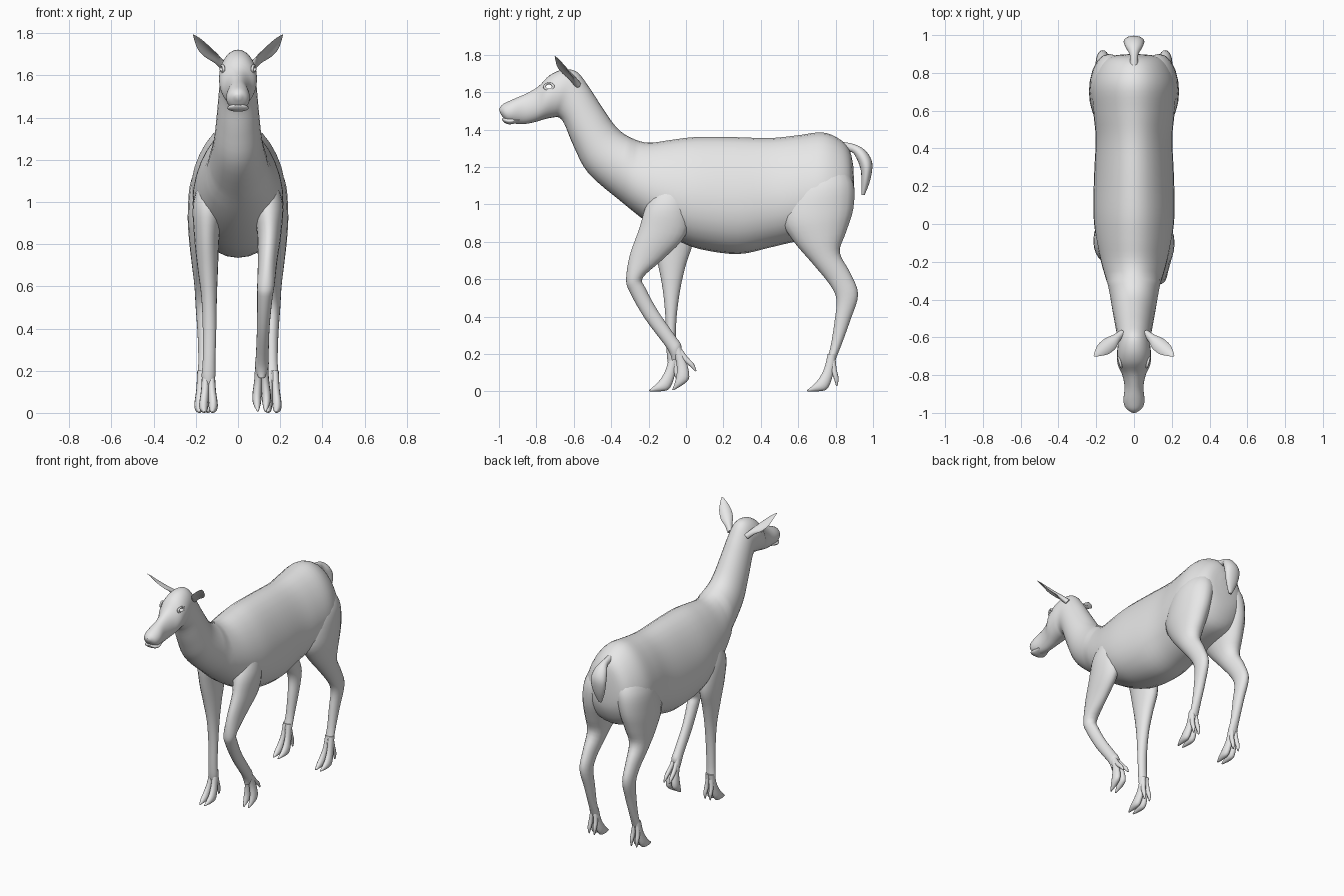
import bpy, bmesh, math
from mathutils import Vector, Matrix

GREY = bpy.data.materials.new("soft_grey")
GREY.diffuse_color = (0.8, 0.8, 0.8, 1)


def finish(obj):
    obj.data.materials.append(GREY)
    bpy.ops.object.select_all(action='DESELECT')
    obj.select_set(True)
    bpy.context.view_layer.objects.active = obj
    bpy.ops.object.shade_smooth_by_angle(angle=math.radians(50))
    return obj


def spline(a, b, c, d, t):
    return 0.5 * (2*b + (c-a)*t + (2*a-5*b+4*c-d)*t*t + (3*b-a-3*c+d)*t**3)


def loft(name, rings, side=1, egg=0.0, sub=4, seg=20, egg_rings=99, move=None):
    """Skin oval rings: (front y, front z, back y, back z, centre x, half width)."""
    rows, n = [], len(rings)
    for i in range(n - 1):
        ctrl = [rings[max(0, min(n-1, j))] for j in (i-1, i, i+1, i+2)]
        for s in range(sub):
            row = [spline(*v, s / sub) for v in zip(*ctrl)]
            rows.append((row, egg if i < egg_rings else 0.04))
    rows.append((list(rings[-1]), 0))
    bm, loops = bmesh.new(), []
    for (y1, z1, y2, z2, cx, hw), k in rows:
        loop = []
        for j in range(seg):
            c, s = math.cos(2*math.pi*j/seg), math.sin(2*math.pi*j/seg)
            p = Vector((side*(cx + hw*s*(1 - k*c)),
                        (y1+y2)/2 + c*(y1-y2)/2, (z1+z2)/2 + c*(z1-z2)/2))
            loop.append(bm.verts.new(move(p) if move else p))
        loops.append(loop)
    for a, b in zip(loops, loops[1:]):
        for j in range(seg):
            bm.faces.new((a[j], a[(j+1) % seg], b[(j+1) % seg], b[j]))
    bm.faces.new(loops[0])
    bm.faces.new(loops[-1])
    bmesh.ops.recalc_face_normals(bm, faces=bm.faces)
    mesh = bpy.data.meshes.new(name)
    bm.to_mesh(mesh)
    bm.free()
    obj = bpy.data.objects.new(name, mesh)
    bpy.context.collection.objects.link(obj)
    return finish(obj)


# Torso, neck and head in one skin, from rump to nose
body = loft("body", [
    (.895, 1.20, .900, 1.08, 0, .03), (.875, 1.29, .890, .97, 0, .13),
    (.82, 1.35, .83, .86, 0, .19), (.73, 1.385, .72, .82, 0, .22),
    (.60, 1.37, .58, .80, 0, .212), (.45, 1.355, .45, .77, 0, .20),
    (.25, 1.36, .28, .735, 0, .208), (.05, 1.36, .08, .76, 0, .212),
    (-.08, 1.345, -.05, .81, 0, .20), (-.20, 1.33, -.20, .90, 0, .172),
    (-.29, 1.355, -.34, 1.01, 0, .14), (-.37, 1.41, -.52, 1.165, 0, .115),
    (-.455, 1.53, -.60, 1.31, 0, .10), (-.52, 1.63, -.65, 1.43, 0, .09),
    (-.585, 1.71, -.68, 1.465, 0, .085), (-.66, 1.72, -.71, 1.465, 0, .09),
    (-.73, 1.69, -.76, 1.455, 0, .086), (-.79, 1.63, -.81, 1.44, 0, .062),
    (-.86, 1.59, -.87, 1.43, 0, .05), (-.93, 1.56, -.935, 1.435, 0, .056),
    (-.98, 1.535, -.965, 1.45, 0, .045), (-1.0, 1.51, -.992, 1.485, 0, .015),
], egg=.18, seg=28, egg_rings=10)

# Eye openings through the head, with eyelid rims
bpy.ops.mesh.primitive_cylinder_add(vertices=16, radius=1, depth=.4,
                                    location=(0, -.733, 1.63),
                                    rotation=(0, math.pi/2, 0))
cutter = bpy.context.object
cutter.name = "eye_cutter"
cutter.scale = (.011, .016, 1)
cut = body.modifiers.new("eye_cut", 'BOOLEAN')
cut.operation, cut.object, cut.solver = 'DIFFERENCE', cutter, 'EXACT'
bpy.ops.object.select_all(action='DESELECT')
bpy.context.view_layer.objects.active = body
body.select_set(True)
bpy.ops.object.modifier_apply(modifier=cut.name)
bpy.data.objects.remove(cutter)
for side, tag in ((1, "right"), (-1, "left")):
    bpy.ops.mesh.primitive_torus_add(
        location=(side*.074, -.733, 1.63), rotation=(0, math.pi/2, -side*.25),
        major_radius=.021, minor_radius=.007, major_segments=20, minor_segments=8)
    rim = bpy.context.object
    rim.name = "eyelid_" + tag
    rim.scale = (.8, 1.15, 1)
    finish(rim)

# Lower lip
loft("lower_lip", [
    (-.89, 1.462, -.89, 1.440, 0, .040), (-.94, 1.464, -.94, 1.428, 0, .052),
    (-.972, 1.464, -.968, 1.436, 0, .040), (-.984, 1.460, -.982, 1.450, 0, .015)])

# Tail
loft("tail", [
    (.80, 1.34, .82, 1.28, 0, .025), (.90, 1.322, .885, 1.28, 0, .022),
    (.962, 1.285, .915, 1.24, 0, .045), (.996, 1.22, .935, 1.18, 0, .055),
    (.985, 1.13, .937, 1.12, 0, .042), (.955, 1.05, .938, 1.05, 0, .012)])

# Ears: flat leaves, cupped towards the front, then aimed outwards
for side, tag in ((1, "right"), (-1, "left")):
    up = Vector((side*.145, -.12, .15)).normalized()
    face = Vector((side*.45, -.75, -1.0))
    face = (face - up*face.dot(up)).normalized()
    across = face.cross(up)
    frame = Matrix((across, face, up)).transposed()
    base = Vector((side*.070, -.585, 1.64))

    def cup(p, frame=frame, base=base):
        return base + frame @ Vector((p.x, p.y + 9*p.x*p.x - .006, p.z))

    loft("ear_" + tag, [
        (.018, -.01, -.018, -.01, 0, .018), (.014, .04, -.016, .04, 0, .024),
        (.005, .09, -.010, .09, 0, .039), (.003, .15, -.006, .15, 0, .038),
        (.002, .205, -.004, .205, 0, .020), (.001, .238, -.001, .238, 0, .003),
    ], move=cup)


def foot(name, x, y, z, side, turn=0):
    """Two toes and two dewclaws hanging from the fetlock."""
    spin = Matrix.Rotation(turn, 3, 'X')
    pos = Vector((side*x, y, z))

    def place(p):
        return pos + spin @ p
    for s, tag in ((1, "outer"), (-1, "inner")):
        loft(f"{name}_{tag}_toe", [
            (-.022, .01, .022, .01, s*.012, .018),
            (-.042, -.07, .008, -.09, s*.016, .019),
            (-.072, -.125, -.020, -.170, s*.022, .022),
            (-.105, -.160, -.060, -.188, s*.022, .018),
            (-.134, -.184, -.128, -.190, s*.018, .004),
        ], side, seg=12, sub=3, move=place)
        loft(f"{name}_{tag}_dewclaw", [
            (-.012, -.02, .020, -.02, s*.012, .014),
            (-.006, -.075, .026, -.075, s*.018, .014),
            (.012, -.125, .036, -.12, s*.020, .012),
            (.022, -.160, .030, -.160, s*.020, .004),
        ], side, seg=10, sub=3, move=place)


# Hind legs
for side, tag in ((1, "right"), (-1, "left")):
    loft("hind_leg_" + tag, [
        (.66, 1.24, .82, 1.24, .10, .04), (.56, 1.10, .893, 1.12, .12, .10),
        (.51, .93, .895, .98, .14, .098), (.57, .81, .855, .85, .153, .080),
        (.68, .68, .822, .745, .162, .058), (.77, .57, .875, .64, .165, .042),
        (.805, .49, .92, .52, .165, .036), (.795, .38, .878, .38, .16, .032),
        (.775, .25, .835, .26, .16, .028), (.755, .17, .80, .17, .16, .030),
        (.755, .13, .785, .12, .16, .018)], side)
    foot("hind_foot_" + tag, .163, .78, .19, side)

# Standing front leg
loft("front_leg_left", [
    (-.12, 1.15, 0, 1.15, .12, .04), (-.20, 1.0, .02, 1.0, .14, .072),
    (-.19, .85, .04, .82, .148, .060), (-.15, .68, 0, .68, .143, .048),
    (-.125, .55, -.03, .55, .137, .037), (-.11, .40, -.05, .40, .135, .032),
    (-.105, .25, -.055, .25, .137, .030), (-.10, .17, -.05, .17, .14, .032),
    (-.09, .12, -.055, .12, .14, .018)], -1)
foot("front_foot_left", .14, -.065, .19, -1)

# Lifted front leg
loft("front_leg_right", [
    (-.12, 1.15, 0, 1.15, .12, .04), (-.21, 1.0, .02, 1.0, .14, .072),
    (-.25, .87, .0, .84, .148, .058), (-.30, .73, -.12, .71, .14, .046),
    (-.32, .60, -.23, .61, .132, .041), (-.30, .53, -.215, .55, .127, .036),
    (-.22, .39, -.15, .43, .12, .030), (-.115, .25, -.06, .30, .115, .030),
    (-.085, .20, -.025, .245, .113, .032), (-.075, .165, -.035, .18, .112, .018)], 1)
foot("front_foot_right", .112, -.05, .235, 1, math.radians(30))
